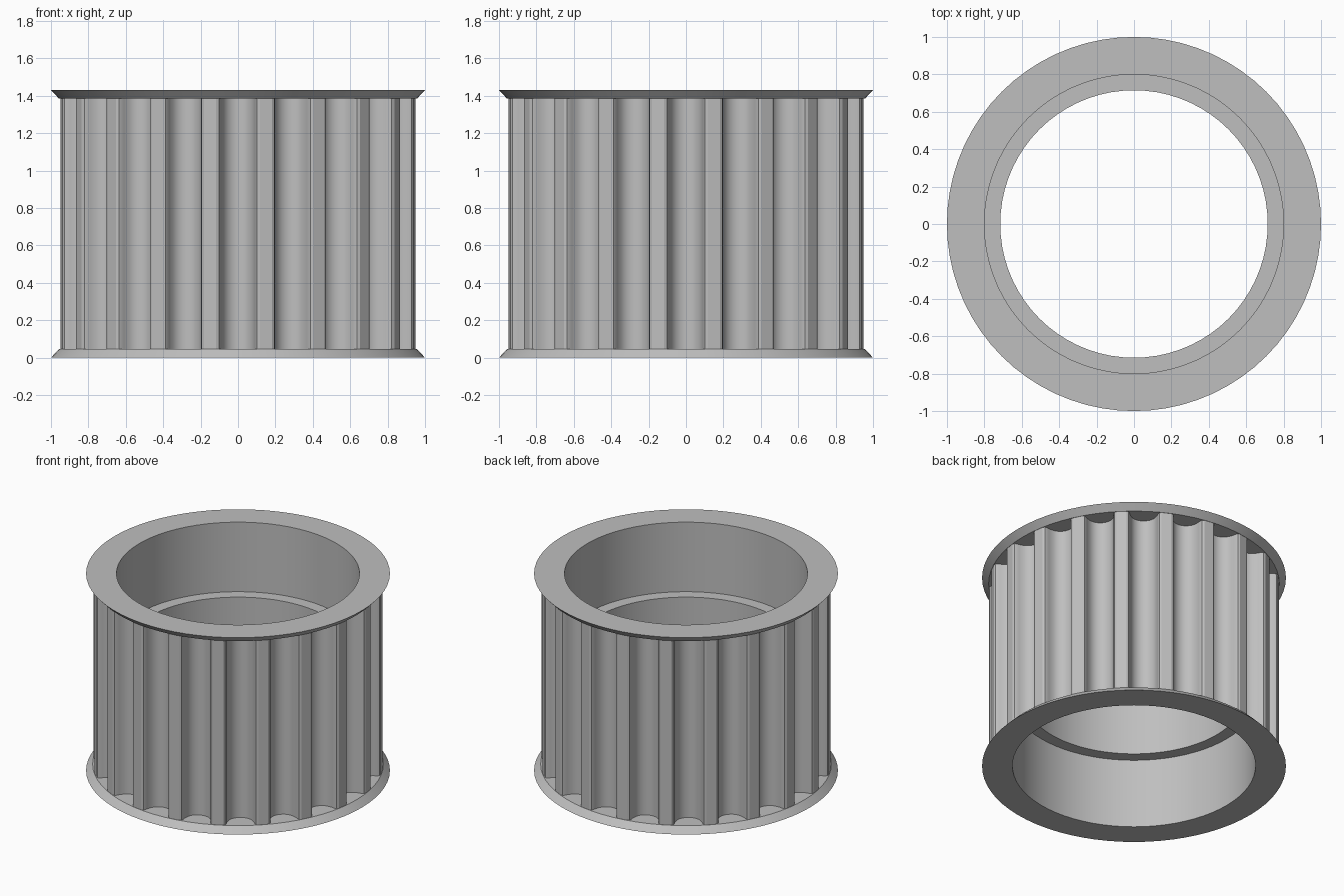
import bpy
import bmesh
from math import cos, sin, pi, sqrt, radians

old = bpy.data.objects.get("Cube")
if old:
    bpy.data.objects.remove(old)

HEIGHT = 1.43
FLANGE = 0.045      # flange thickness
BARREL_R = 0.955    # radius over the tooth lands
TEETH = 20
SCALE = 0.1563      # groove profile units to model units

grey = bpy.data.materials.new("plain_grey")
grey.use_nodes = True
grey.diffuse_color = (0.52, 0.52, 0.52, 1)
grey.node_tree.nodes["Principled BSDF"].inputs["Base Color"].default_value = (0.52, 0.52, 0.52, 1)


def finish(name, bm):
    bmesh.ops.recalc_face_normals(bm, faces=bm.faces)
    mesh = bpy.data.meshes.new(name)
    bm.to_mesh(mesh)
    bm.free()
    mesh.materials.append(grey)
    obj = bpy.data.objects.new(name, mesh)
    bpy.context.collection.objects.link(obj)
    bpy.ops.object.select_all(action="DESELECT")
    obj.select_set(True)
    bpy.context.view_layer.objects.active = obj
    bpy.ops.object.shade_smooth_by_angle(angle=radians(28))
    return obj


def lathe(name, profile, segments):
    """Turn a closed (radius, z) outline around the z axis."""
    bm = bmesh.new()
    rings = []
    for i in range(segments):
        a = 2 * pi * i / segments
        rings.append([bm.verts.new((r * cos(a), r * sin(a), z)) for r, z in profile])
    n = len(profile)
    for i in range(segments):
        here, there = rings[i], rings[(i + 1) % segments]
        for j in range(n):
            k = (j + 1) % n
            bm.faces.new((here[j], there[j], there[k], here[k]))
    return finish(name, bm)


# Flanged sleeve: two bevelled rims, stepped bore with an inner ring
top = HEIGHT - FLANGE
lathe("flanged_sleeve", [
    (0.80, 0), (1.0, 0), (0.957, FLANGE), (0.82, FLANGE),
    (0.82, top), (0.957, top), (1.0, HEIGHT), (0.80, HEIGHT),
    (0.80, 0.925), (0.715, 0.925), (0.715, 0.505), (0.80, 0.505),
], 72)

# Rounded belt groove: half outline as (half width, depth)
half = [(0.747, 0), (0.648, 0.037), (0.598, 0.131), (0.579, 0.238),
        (0.547, 0.343), (0.505, 0.444), (0.452, 0.540), (0.358, 0.637),
        (0.248, 0.707), (0.127, 0.750)]
groove = [(-w, d) for w, d in half] + [(0, 0.764)] + [(w, d) for w, d in reversed(half)]
mouth = sqrt(BARREL_R ** 2 - (half[0][0] * SCALE) ** 2)

# Toothed barrel: the groove repeated around the axis, then extruded upward
bm = bmesh.new()
outline = []
for t in range(TEETH):
    a = 2 * pi * t / TEETH
    for w, d in groove:
        r, s = mouth - d * SCALE, w * SCALE
        outline.append((r * cos(a) - s * sin(a), r * sin(a) + s * cos(a)))
low = [bm.verts.new((x, y, FLANGE - 0.004)) for x, y in outline]
high = [bm.verts.new((x, y, top + 0.004)) for x, y in outline]
for i in range(len(outline)):
    k = (i + 1) % len(outline)
    bm.faces.new((low[i], low[k], high[k], high[i]))
finish("toothed_barrel", bm)
